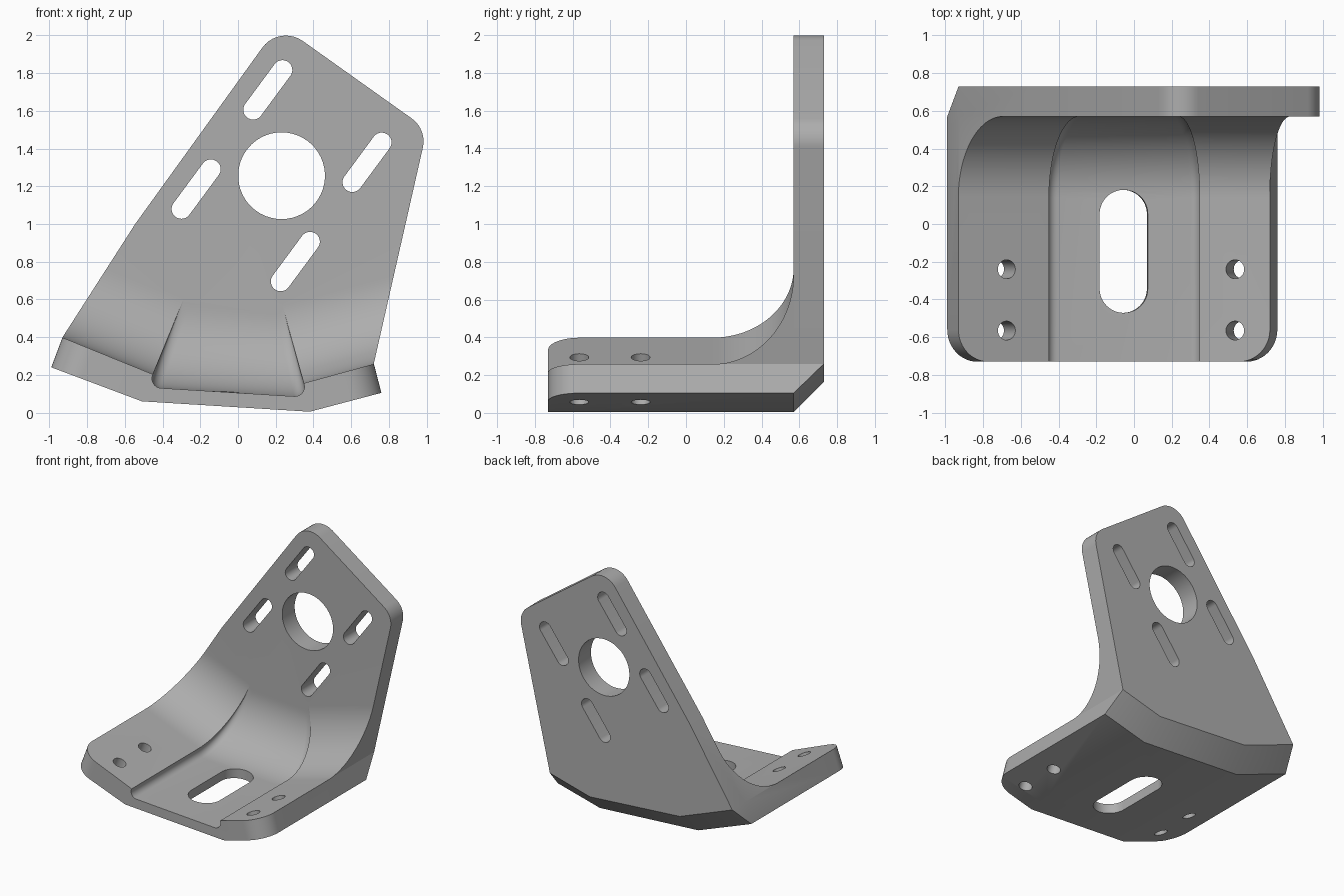
import bpy, bmesh, math
from mathutils import Vector as V

if "Cube" in bpy.data.objects:
    bpy.data.objects.remove(bpy.data.objects["Cube"])

steel = bpy.data.materials.new("plain grey")
steel.diffuse_color = (0.42, 0.42, 0.42, 1)
steel.use_nodes = True
steel.node_tree.nodes["Principled BSDF"].inputs["Base Color"].default_value = steel.diffuse_color


def arc_corner(a, p, b, t, n=10):
    """Points of a round corner at p between a and b, with tangent length t."""
    u, v = (a - p).normalized(), (b - p).normalized()
    c = p + (u + v) * t / (1 + u.dot(v))
    s, e = p + u * t - c, p + v * t - c
    ang = s.angle(e)
    return [c + (s * math.sin((1 - k / n) * ang) + e * math.sin(k / n * ang)) / math.sin(ang)
            for k in range(n + 1)]


def loft(name, sections):
    """Closed solid through equal-length rings of 3D points."""
    bm = bmesh.new()
    rings = [[bm.verts.new(p) for p in s] for s in sections]
    n = len(rings[0])
    for r, q in zip(rings, rings[1:]):
        for i in range(n):
            bm.faces.new((r[i], r[(i + 1) % n], q[(i + 1) % n], q[i]))
    bm.faces.new(rings[0])
    bm.faces.new(rings[-1])
    bmesh.ops.remove_doubles(bm, verts=bm.verts, dist=1e-5)
    bmesh.ops.recalc_face_normals(bm, faces=bm.faces)
    me = bpy.data.meshes.new(name)
    bm.to_mesh(me)
    bm.free()
    ob = bpy.data.objects.new(name, me)
    bpy.context.collection.objects.link(ob)
    me.materials.append(steel)
    return ob


def at_y(points, y):
    return [V((p.x, y, p.y)) for p in points]


cutters = []


def slot(name, centre, along, axis, half, r, reach=0.3):
    """Round-ended cutter; half = 0 gives a plain cylinder."""
    c, u, w = V(centre), V(along).normalized(), V(axis).normalized()
    side = w.cross(u)
    ring = []
    for k in range(50):
        a = math.pi * (k if k < 25 else k - 1) / 24
        if half == 0:
            a = 2 * math.pi * k / 50
        end = half if k < 25 else -half
        ring.append(c + u * (end + r * math.sin(a)) + side * r * math.cos(a))
    cutters.append(loft(name, [[p - w * reach for p in ring], [p + w * reach for p in ring]]))


# Outline of the bracket seen from the front
bl, b1, b2, br = V((-.99, .24)), V((-.51, .06)), V((.38, .005)), V((.76, .105))
tl, t1, t2, tr = V((-.93, .40)), V((-.455, .22)), V((.36, .163)), V((.72, .26))
kink, peak, shoulder = V((-.545, 1.0)), V((.2185, 2.059)), V((1.002, 1.502))
upper = (arc_corner(tr, shoulder, peak, .10) + arc_corner(shoulder, peak, kink, .153) + [kink])

# Body: rounded front corners, straight run, then the bevelled lower back edge
dl, dr = (b1 - bl).normalized(), (b2 - br).normalized()
R_FRONT = .17
sections = []
for k in range(13):
    a = k / 12 * math.pi / 2
    inset = R_FRONT * (1 - math.sin(a))
    y = -.73 + R_FRONT * (1 - math.cos(a))
    sections.append(at_y([bl + dl * inset, b1, b2, br + dr * inset, tr + dr * inset]
                         + upper + [tl + dl * inset], y))
sections.append(at_y([bl, b1, b2, br, tr] + upper + [tl], .57))
sections.append(at_y([tl, t1, t2, tr, tr] + upper + [tl], .73))
body = loft("bracket", sections)

# Inner hollow: two wings, a recessed channel and a large bend radius at the back
wl, wr = V((-.45, .205)), V((.348, .158))
dir_l, dir_r = (tl - wl).normalized(), (tr - wr).normalized()
nl, nr = V((dir_l.y, -dir_l.x)), V((-dir_r.y, dir_r.x))
floor_dir = (b2 - b1).normalized()
nf = V((-floor_dir.y, floor_dir.x))
floor_pt = V((0, .105))
R_BEND, Y_BEND = .43, .14


def hollow(h):
    tops, feet = [], []
    for w, n in ((wl, nl), (wr, nr)):
        top = w + n * (h - .002)
        drop = (top - floor_pt - nf * h).dot(nf) / n.dot(nf)
        tops.append(top)
        feet.append(top - n * drop)
    pts = [V((-1.6, 2.6)), tops[0] + dir_l * 1.2, tops[0]]
    for i in (0, 1):
        t = min(.07, .95 * (tops[i] - feet[i]).length)
        pair = (tops[0], feet[1]) if i == 0 else (feet[0], tops[1])
        pts += arc_corner(pair[0], feet[i], pair[1], t, 8)
    return pts + [tops[1], tops[1] + dir_r * 1.2, V((1.6, 2.6))]


sections = [at_y(hollow(0), -.9)]
for k in range(25):
    a = k / 24 * math.pi / 2
    sections.append(at_y(hollow(R_BEND * (1 - math.cos(a))), Y_BEND + R_BEND * math.sin(a)))
cutters.append(loft("hollow_cutter", sections))

# Back plate: central bore and four slanted slots
cx, cz = .231, 1.256
slot("bore_cutter", (cx, .65, cz), (1, 0, 0), (0, 1, 0), 0, .23)
for dx, dz in ((.453, .071), (-.453, -.071), (-.073, .455), (.073, -.455)):
    slot("plate_slot_cutter", (cx + dx, .65, cz + dz), (.594, 0, .804), (0, 1, 0), .131, .052)

# Base: channel slot and two bolt holes in each wing
slot("channel_slot_cutter", (-.057, -.145, .07), (0, 1, 0), (nf.x, 0, nf.y), .198, .128)
for y in (-.24, -.565):
    slot("wing_hole_cutter", (-.675, y, .295), (0, 1, 0), (nl.x, 0, nl.y), 0, .05)
    slot("wing_hole_cutter", (.535, y, .21), (0, 1, 0), (nr.x, 0, nr.y), 0, .05)

# Cut everything out of the body
bpy.context.view_layer.objects.active = body
for c in cutters:
    m = body.modifiers.new("cut", 'BOOLEAN')
    m.operation, m.solver, m.object = 'DIFFERENCE', 'EXACT', c
    bpy.ops.object.modifier_apply(modifier=m.name)
for c in cutters:
    bpy.data.objects.remove(c)

bpy.ops.object.select_all(action='DESELECT')
body.select_set(True)
bpy.ops.object.shade_smooth_by_angle(angle=math.radians(25))
